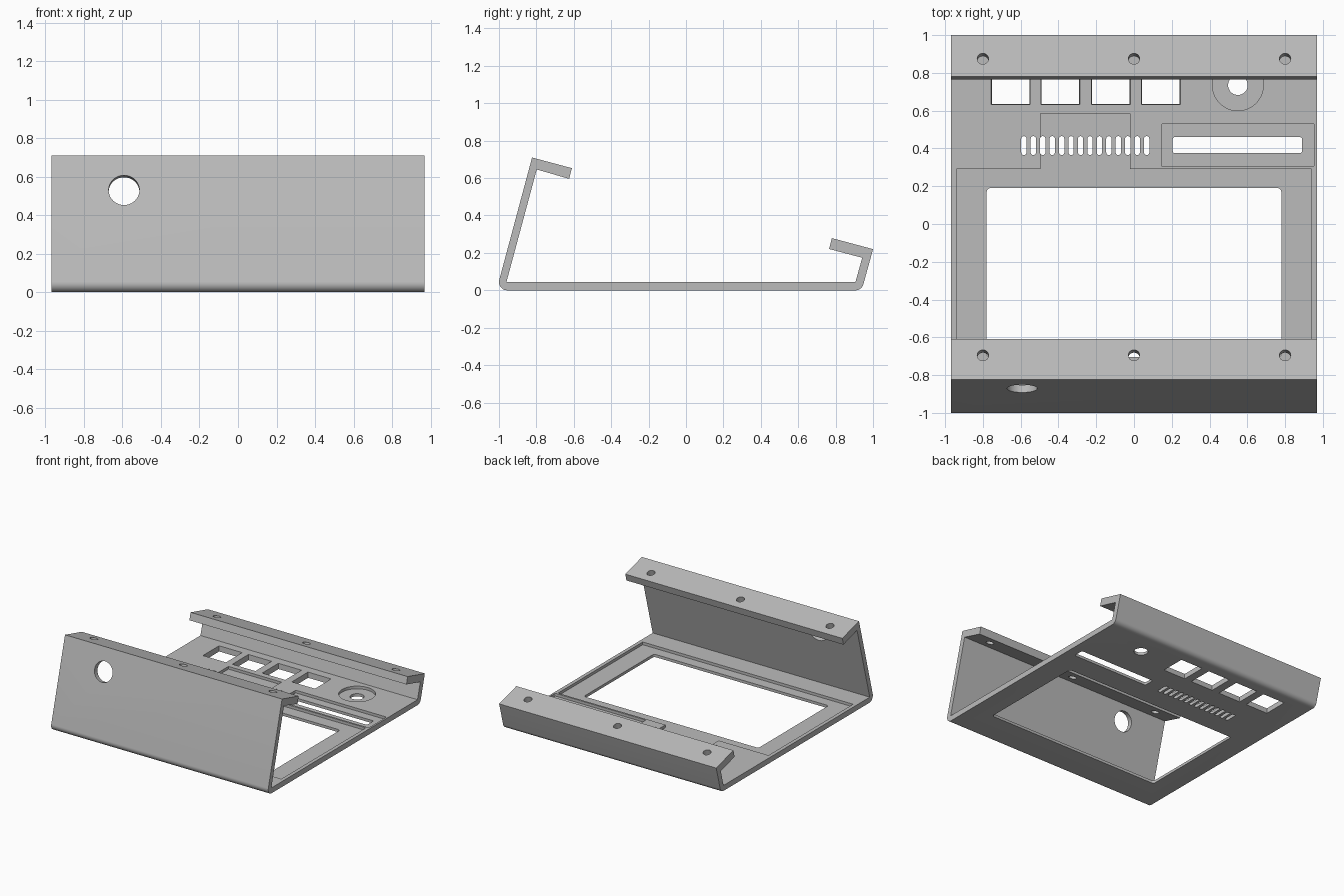
import bpy, bmesh, math
from mathutils import Matrix, Vector

if "Cube" in bpy.data.objects:
    bpy.data.objects.remove(bpy.data.objects["Cube"])

TILT = math.radians(15)
HALF_W = 0.97

steel = bpy.data.materials.new("light grey")
steel.diffuse_color = (0.5, 0.5, 0.5, 1)
steel.use_nodes = True
steel.node_tree.nodes["Principled BSDF"].inputs["Base Color"].default_value = steel.diffuse_color


def prism(name, outline, depth, matrix=Matrix(), top_scale=0.0):
    """Extrude an xy outline along z, optionally widening the top by top_scale."""
    bm = bmesh.new()
    low = [bm.verts.new((x, y, 0)) for x, y in outline]
    cx = sum(p[0] for p in outline) / len(outline)
    cy = sum(p[1] for p in outline) / len(outline)
    k = 1 + top_scale
    high = [bm.verts.new((cx + (x - cx) * k, cy + (y - cy) * k, depth)) for x, y in outline]
    bm.faces.new(low[::-1])
    bm.faces.new(high)
    n = len(low)
    for i in range(n):
        j = (i + 1) % n
        bm.faces.new((low[i], low[j], high[j], high[i]))
    bmesh.ops.recalc_face_normals(bm, faces=bm.faces)
    bm.transform(matrix)
    me = bpy.data.meshes.new(name)
    bm.to_mesh(me)
    bm.free()
    ob = bpy.data.objects.new(name, me)
    bpy.context.collection.objects.link(ob)
    me.materials.append(steel)
    return ob


def arc(cx, cy, r, a0, a1, n):
    return [(cx + r * math.cos(math.radians(a0 + (a1 - a0) * i / n)),
             cy + r * math.sin(math.radians(a0 + (a1 - a0) * i / n))) for i in range(n + 1)]


def rect(x0, x1, y0, y1, r=0.0, n=5):
    if not r:
        return [(x0, y0), (x1, y0), (x1, y1), (x0, y1)]
    return (arc(x1 - r, y0 + r, r, -90, 0, n) + arc(x1 - r, y1 - r, r, 0, 90, n)
            + arc(x0 + r, y1 - r, r, 90, 180, n) + arc(x0 + r, y0 + r, r, 180, 270, n))


def circle(x, y, r, n=32):
    return arc(x, y, r, 0, 360 * (n - 1) / n, n - 1)


# Folded sheet: side profile in (y, z), extruded across x
profile = (arc(-0.956, 0.044, 0.044, 165, 270, 10) + arc(0.906, 0.044, 0.044, 270, 345, 10)
           + [(1.0, 0.22), (0.78, 0.279), (0.765, 0.221), (0.942, 0.174), (0.906, 0.044),
              (-0.960, 0.044), (-0.798, 0.646), (-0.625, 0.596), (-0.61, 0.653), (-0.823, 0.71)])
along_x = Matrix(((0, 0, 1, -HALF_W), (1, 0, 0, 0), (0, 1, 0, 0), (0, 0, 0, 1)))
panel = prism("bent_panel", profile, 2 * HALF_W, along_x)

cutters = []


def cut(outline, z0=-0.05, z1=0.1, matrix=None, flare=0.0):
    m = (matrix or Matrix()) @ Matrix.Translation((0, 0, z0))
    cutters.append(prism("cutter", outline, z1 - z0, m, flare))


# Screen recess with a cable tab, cut half way into the floor
cut([(-0.94, -0.79), (0.94, -0.79), (0.94, 0.29), (-0.02, 0.29),
     (-0.02, 0.585), (-0.495, 0.585), (-0.495, 0.29), (-0.94, 0.29)], 0.022)
# Recesses for the long connector and the round knob
cut(rect(0.145, 0.955, 0.305, 0.53, 0.008), 0.022)
cut(circle(0.55, 0.735, 0.135, 48), 0.022)

# Screen window, connector slot and knob hole
cut(rect(-0.78, 0.78, -0.705, 0.19, 0.02))
cut(rect(0.205, 0.89, 0.375, 0.46, 0.012))
cut(circle(0.55, 0.735, 0.052))

# Four square button openings, slightly flared inside
for x in (-0.653, -0.39, -0.123, 0.142):
    cut(rect(x - 0.096, x + 0.096, 0.639, 0.831), -0.05, 0.1, None, 0.12)

# Row of vent slots
for i in range(14):
    x = -0.583 + i * 0.05
    cut(rect(x - 0.014, x + 0.014, 0.365, 0.465, 0.0135))

# Screw holes, square to the tilted lips
for y, z in ((-0.695, 0.676), (0.875, 0.254)):
    for x in (-0.8, 0, 0.8):
        cut(circle(0, 0, 0.03, 24), -0.09, 0.05,
            Matrix.Translation((x, y, z)) @ Matrix.Rotation(-TILT, 4, 'X'))

# Cable hole, square to the leaning front wall
cut(circle(0, 0, 0.08, 40), -0.1, 0.1,
    Matrix.Translation((-0.592, -0.87, 0.53)) @ Matrix.Rotation(math.pi / 2 - TILT, 4, 'X'))

# Apply the cuts and remove the cutters
for c in cutters:
    mod = panel.modifiers.new("cut", 'BOOLEAN')
    mod.operation = 'DIFFERENCE'
    mod.solver = 'EXACT'
    mod.object = c
bpy.context.view_layer.update()
result = bpy.data.meshes.new_from_object(
    panel.evaluated_get(bpy.context.evaluated_depsgraph_get()))
panel.modifiers.clear()
panel.data = result
for c in cutters:
    bpy.data.objects.remove(c)
result.materials.clear()
result.materials.append(steel)
for p in result.polygons:
    p.material_index = 0

bpy.context.view_layer.objects.active = panel
panel.select_set(True)
bpy.ops.object.shade_smooth_by_angle(angle=math.radians(30))
